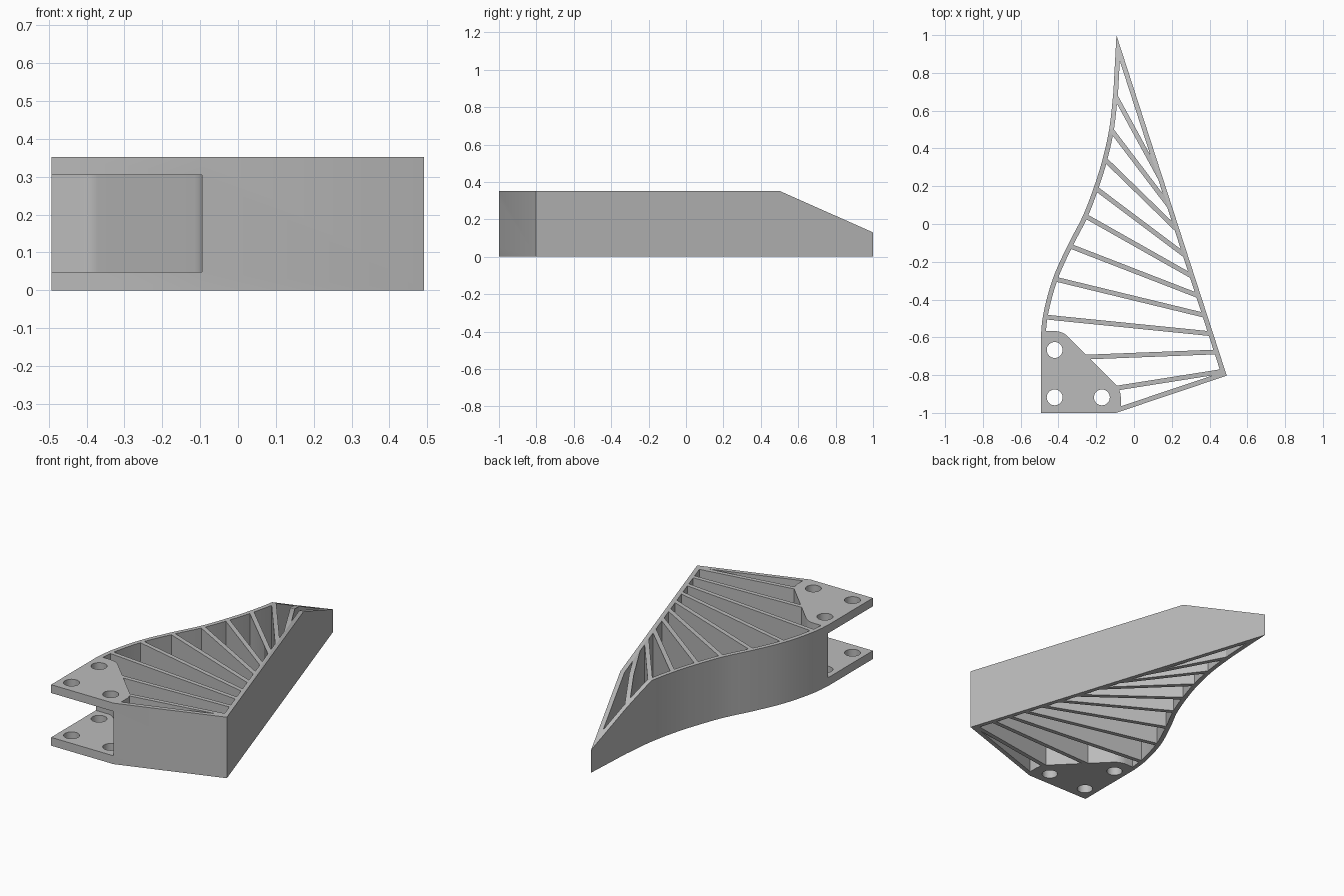
import bpy, bmesh, math
from mathutils import Vector

HEIGHT, WALL, PLATE = 0.352, 0.025, 0.048
LEFT, FRONT = -0.493, -1.0
HOLES = [(-0.42, -0.667), (-0.42, -0.918), (-0.17, -0.918)]

cube = bpy.data.objects.get("Cube")
if cube:
    bpy.data.objects.remove(cube, do_unlink=True)


def add_prism(bm, points, low, high):
    """Extrude a flat outline between two heights."""
    face = bm.faces.new([bm.verts.new((p[0], p[1], low)) for p in points])
    moved = bmesh.ops.extrude_face_region(bm, geom=[face])["geom"]
    verts = [v for v in moved if isinstance(v, bmesh.types.BMVert)]
    bmesh.ops.translate(bm, verts=verts, vec=(0, 0, high - low))


def make_object(name, prisms):
    bm = bmesh.new()
    for points, low, high in prisms:
        add_prism(bm, points, low, high)
    bmesh.ops.recalc_face_normals(bm, faces=bm.faces)
    mesh = bpy.data.meshes.new(name)
    bm.to_mesh(mesh)
    bm.free()
    obj = bpy.data.objects.new(name, mesh)
    bpy.context.collection.objects.link(obj)
    return obj


def cut(target, cutter):
    """Subtract the cutter, apply, and discard it."""
    mod = target.modifiers.new("cut", 'BOOLEAN')
    mod.operation, mod.solver, mod.use_self = 'DIFFERENCE', 'EXACT', True
    mod.object = cutter
    bpy.context.view_layer.objects.active = target
    bpy.ops.object.modifier_apply(modifier=mod.name)
    bpy.data.objects.remove(cutter, do_unlink=True)


def arc(center, radius, start, end, steps):
    angles = [math.radians(start + (end - start) * i / steps) for i in range(steps + 1)]
    return [(center[0] + radius * math.cos(a), center[1] + radius * math.sin(a)) for a in angles]


def smooth_path(points, steps=4):
    """Catmull-Rom curve through the points."""
    pts = [Vector(p) for p in points]
    pts = [pts[0]] + pts + [pts[-1]]
    out = []
    for a, b, c, d in zip(pts, pts[1:], pts[2:], pts[3:]):
        for i in range(steps):
            t = i / steps
            out.append(0.5 * (2 * b + (c - a) * t + (2 * a - 5 * b + 4 * c - d) * t * t
                              + (3 * b - a - 3 * c + d) * t ** 3))
    return out + [pts[-1]]


def inset(points, amount):
    """Mitred inward offset of a counterclockwise loop."""
    pts = [Vector(p) for p in points]
    out = []
    for i, p in enumerate(pts):
        a = (p - pts[i - 1]).normalized()
        b = (pts[(i + 1) % len(pts)] - p).normalized()
        n, m = Vector((-a.y, a.x)), Vector((-b.y, b.x))
        out.append(p + (n + m) * amount / (1 + n.dot(m)))
    return out


# Outline: straight front and right walls, curved left wall
tip, corner, bracket_end = (-0.093, 1.0), (0.491, -0.803), (-0.095, FRONT)
curve = smooth_path([(-0.109, 0.7), (-0.13, 0.51), (-0.167, 0.34), (-0.214, 0.19),
                     (-0.272, 0.04), (-0.352, -0.115), (-0.43, -0.29),
                     (-0.479, -0.47), (LEFT, -0.592)])
shell = [bracket_end, corner, tip] + curve
recess_edge = arc(HOLES[0], 0.075, 90, 45, 8) + arc(HOLES[2], 0.075, 45, 0, 8)

body = make_object("ribbed_bracket", [(shell + [(LEFT, FRONT)], 0, HEIGHT)])

# Open cells: inset cavity divided by fanned ribs
ribs = [((-0.098, 0.677), 0.18), ((-0.124, 0.503), 0.063), ((-0.156, 0.344), -0.048),
        ((-0.204, 0.19), -0.18), ((-0.257, 0.042), -0.286), ((-0.341, -0.116), -0.386),
        ((-0.42, -0.291), -0.487), ((-0.474, -0.492), -0.582), ((-0.241, -0.704), -0.677),
        ((-0.087, -0.868), -0.778)]
slope = (corner[0] - tip[0]) / (corner[1] - tip[1])
rib_prisms = []
for start, y in ribs:
    a, b = Vector(start), Vector((tip[0] + (y - tip[1]) * slope, y))
    along = (b - a).normalized()
    side = Vector((-along.y, along.x)) * WALL / 2
    a, b = a - along * 0.03, b + along * 0.03
    rib_prisms.append(([a - side, b - side, b + side, a + side], -0.2, HEIGHT + 0.2))

cells = make_object("cell_cutter", [(inset(shell + recess_edge, WALL), -0.1, HEIGHT + 0.1)])
for prism in rib_prisms:
    cut(cells, make_object("rib_cutter", [prism]))
cut(body, cells)

# Slot between the two mounting plates
slot = [(LEFT - 0.1, recess_edge[0][1])] + recess_edge + [
    (recess_edge[-1][0], FRONT - 0.1), (LEFT - 0.1, FRONT - 0.1)]
cut(body, make_object("slot_cutter", [(slot, PLATE, HEIGHT - PLATE)]))

# Bolt holes through both plates
for hole in HOLES:
    cut(body, make_object("hole_cutter", [(arc(hole, 0.042, 0, 348.75, 31), -0.1, HEIGHT + 0.1)]))

# Sloped top toward the tip: profile in depth and height, extruded sideways
wedge = make_object("slope_cutter", [([(0.5, HEIGHT), (1.0, 0.13), (1.2, 0.041),
                                       (1.2, 0.6), (0.5, 0.6)], -1, 1)])
for v in wedge.data.vertices:
    v.co = (v.co.z, v.co.x, v.co.y)
wedge.data.update()
cut(body, wedge)

# Material and shading
grey = bpy.data.materials.new("light_grey")
grey.use_nodes = True
color = (0.5, 0.5, 0.5, 1)
grey.diffuse_color = color
grey.node_tree.nodes["Principled BSDF"].inputs["Base Color"].default_value = color
body.data.materials.clear()
body.data.materials.append(grey)
bpy.ops.object.select_all(action='DESELECT')
body.select_set(True)
bpy.context.view_layer.objects.active = body
bpy.ops.object.shade_smooth_by_angle(angle=math.radians(30))
